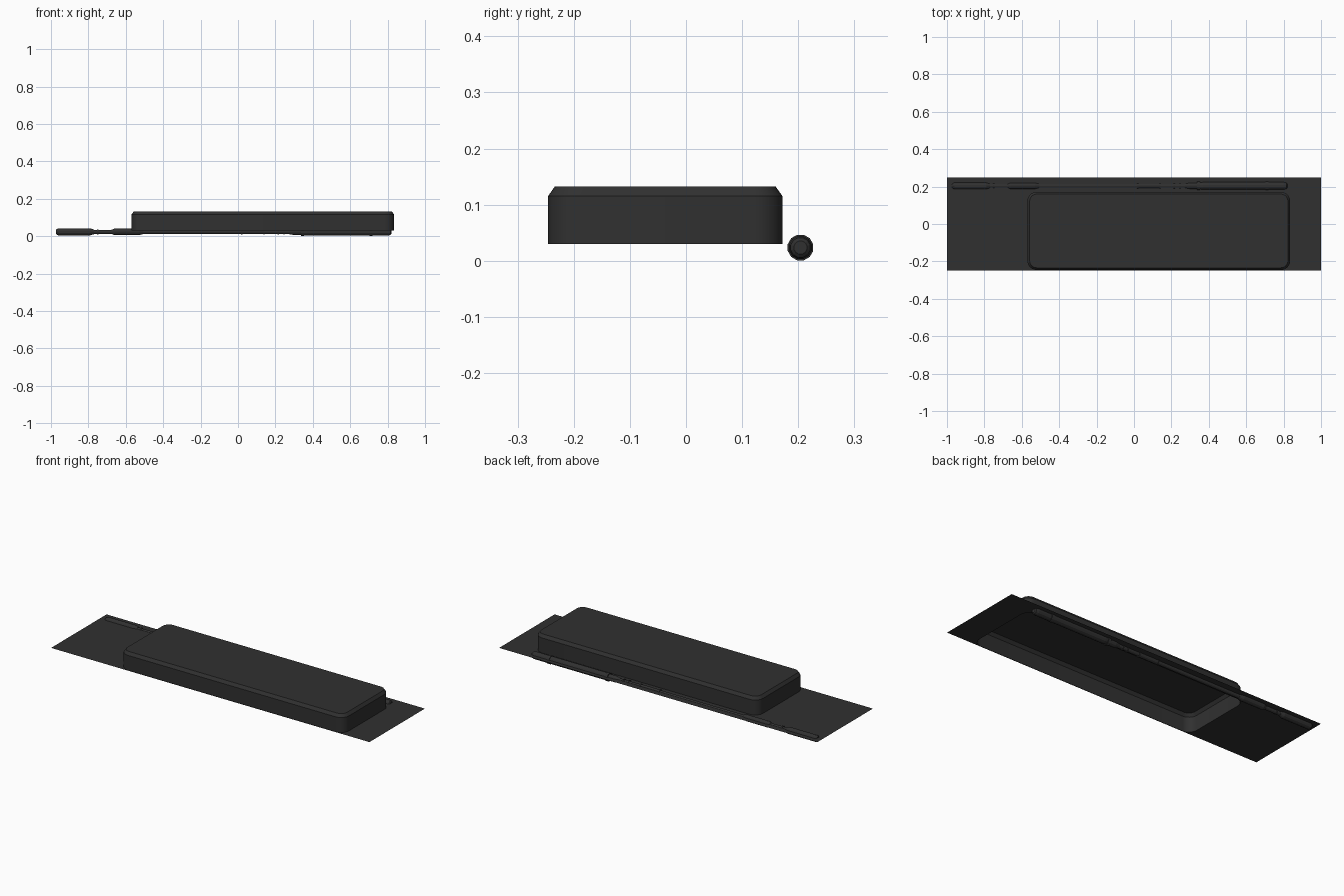
import bpy, bmesh, math

if "Cube" in bpy.data.objects:
    bpy.data.objects.remove(bpy.data.objects["Cube"])

dark = bpy.data.materials.new("dark_plastic")
dark.diffuse_color = (0.03, 0.03, 0.03, 1)
dark.use_nodes = True
dark.node_tree.nodes["Principled BSDF"].inputs["Base Color"].default_value = dark.diffuse_color

SHEET_Z, TOP_Z = 0.03, 0.132
X0, X1, Y0, Y1 = -0.57, 0.835, -0.246, 0.172


def finish(bm, name, angle=None):
    me = bpy.data.meshes.new(name)
    bm.to_mesh(me)
    bm.free()
    ob = bpy.data.objects.new(name, me)
    bpy.context.collection.objects.link(ob)
    me.materials.append(dark)
    if angle:
        bpy.ops.object.select_all(action='DESELECT')
        ob.select_set(True)
        bpy.context.view_layer.objects.active = ob
        bpy.ops.object.shade_smooth_by_angle(angle=math.radians(angle))
    return ob


def rounded_ring(bm, z, inset=0.0, radius=0.05, steps=6):
    """Loop of vertices around the case outline, counter-clockwise."""
    r = radius - inset
    corners = [(X1 - radius, Y1 - radius), (X0 + radius, Y1 - radius),
               (X0 + radius, Y0 + radius), (X1 - radius, Y0 + radius)]
    ring = []
    for q, (cx, cy) in enumerate(corners):
        for i in range(steps + 1):
            a = math.pi / 2 * (q + i / steps)
            ring.append(bm.verts.new((cx + r * math.cos(a), cy + r * math.sin(a), z)))
    return ring


def bridge(bm, a, b):
    n = len(a)
    for i in range(n):
        j = (i + 1) % n
        bm.faces.new((a[i], a[j], b[j], b[i]))


# Raised case: open underneath, rounded corners and a chamfered top edge
bm = bmesh.new()
rings = [rounded_ring(bm, SHEET_Z), rounded_ring(bm, 0.115), rounded_ring(bm, TOP_Z, 0.012)]
for lower, upper in zip(rings, rings[1:]):
    bridge(bm, lower, upper)
bm.faces.new(rings[-1])
finish(bm, "raised_case", 30)

# Flat sheet around the case, with an opening under it
bm = bmesh.new()
outer = [bm.verts.new((x, y, SHEET_Z)) for x, y in
         ((-1, -0.249), (1, -0.249), (1, 0.249), (-1, 0.249))]
edges = []
for loop in (outer, rounded_ring(bm, SHEET_Z)):
    edges += [bm.edges.new((loop[i - 1], loop[i])) for i in range(len(loop))]
bmesh.ops.triangle_fill(bm, use_beauty=True, use_dissolve=False, edges=edges, normal=(0, 0, 1))
finish(bm, "base_sheet")


def lathe(name, profile, sides=12, y=0.204, z=0.0235):
    """Turn (x, radius) pairs around a line along x."""
    bm = bmesh.new()
    prev = None
    for x, r in profile:
        ring = []
        for i in range(sides):
            a = 2 * math.pi * (i + 0.5) / sides
            ring.append(bm.verts.new((x, y + r * math.cos(a), z + r * math.sin(a))))
        if prev:
            bridge(bm, prev, ring)
        else:
            bm.faces.new(ring)
        prev = ring
    bm.faces.new(prev)
    bmesh.ops.recalc_face_normals(bm, faces=bm.faces)
    return finish(bm, name)


# Long turned rod: front grip, neck, second grip, shaft and rear handle
lathe("front_grip", [(-0.972, 0.013), (-0.962, 0.019), (-0.79, 0.019), (-0.77, 0.013)])
lathe("neck", [(-0.775, 0.011), (-0.67, 0.011)])
lathe("second_grip", [(-0.675, 0.012), (-0.66, 0.018), (-0.53, 0.018), (-0.505, 0.012)])
lathe("shaft", [(-0.51, 0.011), (0.29, 0.011)])
lathe("rear_handle", [(0.27, 0.012), (0.30, 0.018), (0.34, 0.018), (0.37, 0.021),
                      (0.80, 0.021), (0.815, 0.018), (0.82, 0.012)])
# Sleeve and collars along the rod
lathe("shaft_sleeve", [(0.02, 0.013), (0.14, 0.013)])
for n, (x, r, w) in enumerate([(-0.75, 0.014, 0.008), (0.02, 0.015, 0.006), (0.14, 0.015, 0.006),
                               (0.215, 0.015, 0.006), (0.245, 0.015, 0.006),
                               (0.345, 0.0235, 0.016), (0.71, 0.0235, 0.016)]):
    lathe(f"collar_{n + 1}", [(x - w / 2, r), (x + w / 2, r)])
